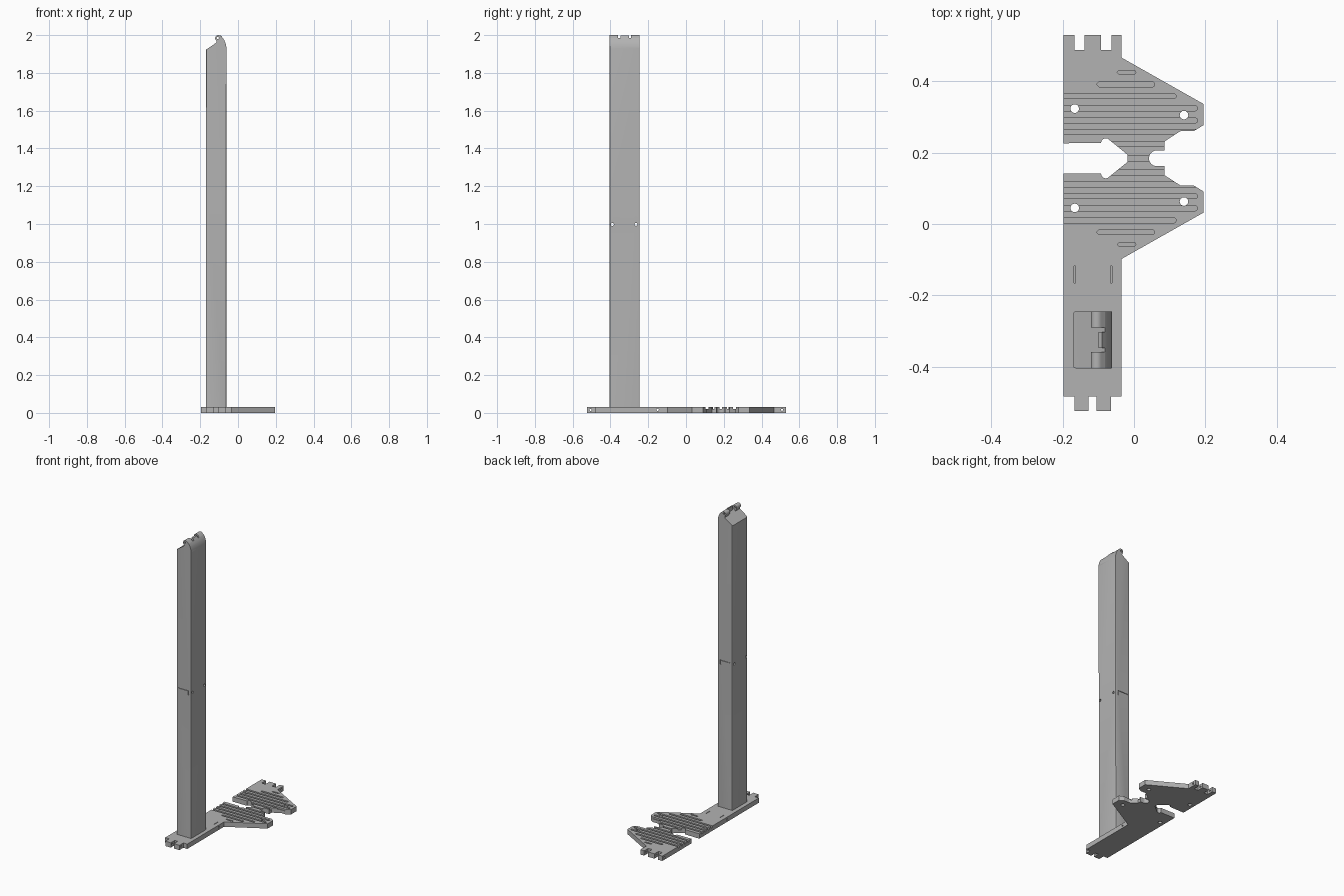
import bpy, bmesh
from math import sin, cos, radians

if "Cube" in bpy.data.objects:
    bpy.data.objects.remove(bpy.data.objects["Cube"])

grey = bpy.data.materials.new("plain_grey")
grey.use_nodes = True
grey.diffuse_color = (0.45, 0.45, 0.45, 1)
grey.node_tree.nodes["Principled BSDF"].inputs["Base Color"].default_value = (0.45, 0.45, 0.45, 1)

AXES = {
    "x": lambda u, v, w: (w, u, v),
    "y": lambda u, v, w: (u, w, v),
    "z": lambda u, v, w: (u, v, w),
}


def arc(cx, cy, r, start, end, steps=12):
    angles = [radians(start + (end - start) * i / steps) for i in range(steps + 1)]
    return [(cx + r * cos(a), cy + r * sin(a)) for a in angles]


def circle(cx, cy, r):
    return arc(cx, cy, r, 0, 345, 23)


def rect(x0, x1, y0, y1):
    return [(x0, y0), (x1, y0), (x1, y1), (x0, y1)]


def solid(name, prisms, axis):
    """One object from (outline, start, end) prisms along an axis."""
    bm = bmesh.new()
    for pts, w0, w1 in prisms:
        low = [bm.verts.new(AXES[axis](u, v, w0)) for u, v in pts]
        high = [bm.verts.new(AXES[axis](u, v, w1)) for u, v in pts]
        bm.faces.new(low)
        bm.faces.new(high)
        for i in range(len(pts)):
            j = (i + 1) % len(pts)
            bm.faces.new((low[i], low[j], high[j], high[i]))
    bmesh.ops.recalc_face_normals(bm, faces=bm.faces)
    mesh = bpy.data.meshes.new(name)
    bm.to_mesh(mesh)
    bm.free()
    mesh.materials.append(grey)
    obj = bpy.data.objects.new(name, mesh)
    bpy.context.collection.objects.link(obj)
    return obj


def cut(target, prisms, axis):
    cutter = solid("cutter", prisms, axis)
    cutter.hide_render = True
    mod = target.modifiers.new("cut", "BOOLEAN")
    mod.operation, mod.solver, mod.object = "DIFFERENCE", "EXACT", cutter
    bpy.context.view_layer.objects.active = target
    bpy.ops.object.modifier_apply(modifier=mod.name)
    bpy.data.objects.remove(cutter)


def smooth(obj):
    bpy.ops.object.select_all(action="DESELECT")
    obj.select_set(True)
    bpy.context.view_layer.objects.active = obj
    bpy.ops.object.shade_smooth_by_angle(angle=radians(25))


# Base plate outline: its two wings mirror about the neck at y = MID
MID, THICK = 0.184, 0.032
LEFT, RIGHT = -0.197, -0.035
wing = arc(0.064, 0, 0.022, 180, 90) + [
    (0.085, 0.022), (0.085, 0.047), (0.13, 0.076), (0.167, 0.076),
    (0.195, 0.093), (0.195, 0.152), (RIGHT, 0.282)]
hook = [(-0.018, 0.01)] + arc(-0.079, 0.043, 0.013, 40, 180) + [(LEFT, 0.042)]


def up(pts):
    return [(x, MID + d) for x, d in pts]


def down(pts):
    return [(x, MID - d) for x, d in pts]


back_tabs = [(RIGHT, 0.53), (-0.063, 0.53), (-0.063, 0.487), (-0.092, 0.487),
             (-0.092, 0.53), (-0.139, 0.53), (-0.139, 0.487), (-0.167, 0.487),
             (-0.167, 0.53), (LEFT, 0.53)]
front_tabs = [(LEFT, -0.483), (-0.167, -0.483), (-0.167, -0.524), (-0.127, -0.524),
              (-0.127, -0.483), (-0.105, -0.483), (-0.105, -0.524), (-0.064, -0.524),
              (-0.064, -0.483), (RIGHT, -0.483)]
outline = (up(wing) + back_tabs + up(hook)[::-1] + down(hook)
           + front_tabs + down(wing)[:0:-1])
plate = solid("base_plate", [(outline, 0, THICK)], "z")

# Screw holes and tab pin holes
cut(plate, [(circle(x, MID + s * d, 0.012), -0.1, 0.1)
            for x, d in ((-0.166, 0.139), (0.14, 0.121)) for s in (1, -1)], "z")
cut(plate, [(circle(y, 0.016, 0.006), -0.25, 0.0) for y in (-0.505, 0.508, -0.15)], "x")


# Grooves: pointed at one end, rounded at the other
def groove(x0, x1, y, r):
    return [(x0, y), (x0 + r, y - r)] + arc(x1 - r, y, r, -90, 90, 8) + [(x0 + r, y + r)]


rows = [(-0.047, 0.005, 0.241, 0.005), (-0.105, 0.058, 0.207, 0.007),
        (-0.3, 0.118, 0.174, 0.007), (-0.3, 0.178, 0.14, 0.007),
        (-0.3, 0.178, 0.106, 0.007), (-0.3, 0.3, 0.073, 0.007),
        (-0.07, 0.3, 0.04, 0.007)]
grooves = [(groove(x0, x1, MID + s * d, r), 0.021, 0.1)
           for x0, x1, d, r in rows for s in (1, -1)]
grooves.append((groove(-0.1, 0.3, MID, 0.007), 0.021, 0.1))
cut(plate, grooves, "z")

# Thin strap slots
cut(plate, [(rect(x - 0.002, x + 0.002, -0.165, -0.118), 0.01, 0.1)
            for x in (-0.166, -0.064)], "z")
smooth(plate)

# Column with sloped and curved top
FRONT, BACK = -0.404, -0.245
profile = [(-0.17, 0.03), (-0.061, 0.03), (-0.061, 1.93), (-0.063, 1.945), (-0.067, 1.96),
           (-0.073, 1.974), (-0.081, 1.985), (-0.115, 1.96), (-0.17, 1.922)]
column = solid("column", [(profile, FRONT, BACK)], "y")
bm = bmesh.new()
bm.from_mesh(column.data)
tall = [e for e in bm.edges if abs(e.verts[0].co.z - e.verts[1].co.z) > 1]
bmesh.ops.bevel(bm, geom=tall, offset=0.006, segments=3, profile=0.5, affect="EDGES")
bm.to_mesh(column.data)
bm.free()

# Joint seam on the front and back, and pin holes through the sides
seam = [(-0.155, 1.006), (-0.084, 1.006), (-0.084, 0.98), (-0.079, 0.98),
        (-0.079, 1.012), (-0.155, 1.012)]
cut(column, [(seam, FRONT - 0.05, FRONT + 0.004), (seam, BACK - 0.004, BACK + 0.05)], "y")
cut(column, [(circle(y, 0.998, 0.008), -0.3, 0.1) for y in (-0.39, -0.265)], "x")
smooth(column)

# Hinge knuckles with a pin hole, and the lug between them
knuckle = [(-0.081, 1.95), (-0.081, 1.985)] + arc(-0.104, 1.983, 0.017, 40, 230) + [(-0.11, 1.95)]
for name, y0, y1 in (("front_knuckle", FRONT, -0.359), ("back_knuckle", -0.29, BACK)):
    part = solid(name, [(knuckle, y0, y1)], "y")
    cut(part, [(circle(-0.107, 1.985, 0.006), -0.5, -0.1)], "y")
    smooth(part)
lug = [(-0.1, 1.95), (-0.081, 1.95), (-0.081, 1.985), (-0.09, 1.997), (-0.1, 1.999)]
solid("hinge_lug", [(lug, -0.347, -0.302)], "y")
